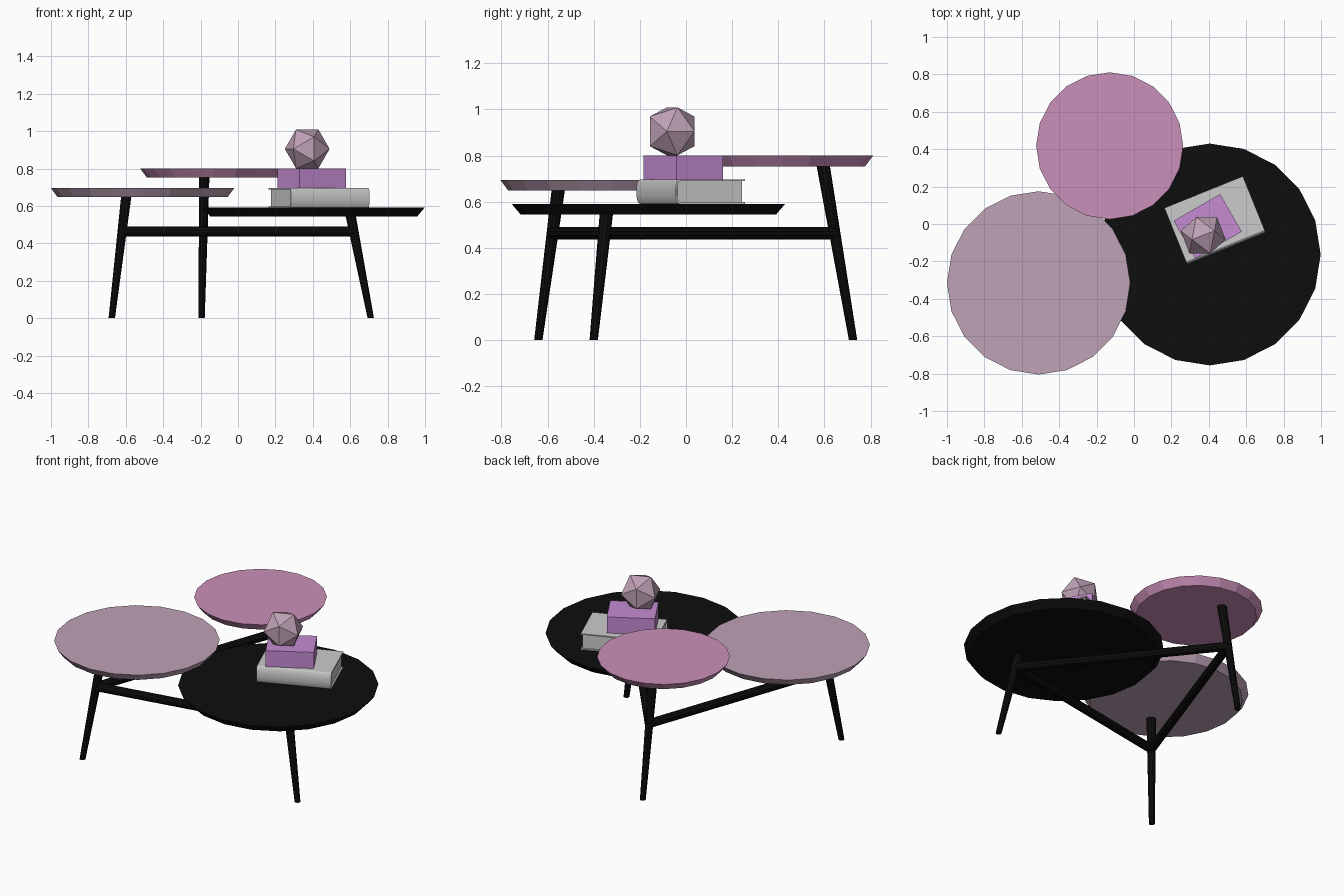
import bpy, bmesh, math
from mathutils import Matrix, Vector

cube = bpy.data.objects.get("Cube")
if cube:
    bpy.data.objects.remove(cube, do_unlink=True)


def material(name, rgb):
    m = bpy.data.materials.new(name)
    m.use_nodes = True
    m.diffuse_color = (*rgb, 1)
    m.node_tree.nodes["Principled BSDF"].inputs["Base Color"].default_value = (*rgb, 1)
    return m


black = material("matte black", (0.004, 0.004, 0.004))
mauve = material("dusty mauve", (0.52, 0.36, 0.47))
pink = material("rose pink", (0.60, 0.28, 0.49))
purple = material("orchid purple", (0.56, 0.26, 0.65))
grey = material("light grey", (0.60, 0.60, 0.60))


def finish(bm, name, mat):
    bmesh.ops.recalc_face_normals(bm, faces=bm.faces)
    mesh = bpy.data.meshes.new(name)
    bm.to_mesh(mesh)
    bm.free()
    mesh.materials.append(mat)
    obj = bpy.data.objects.new(name, mesh)
    bpy.context.collection.objects.link(obj)
    return obj


def table_top(name, mat, x, y, z, radius, depth=0.047, bevel=0.035):
    """Twenty-sided disc whose rim slopes inwards underneath."""
    bm = bmesh.new()
    spin = Matrix.Translation((x, y, z - depth / 2))
    bmesh.ops.create_cone(bm, cap_ends=True, segments=20, radius1=radius - bevel,
                          radius2=radius, depth=depth, matrix=spin)
    finish(bm, name, mat)


def leg(name, foot, head):
    """Splayed leg, thicker at the head, cut level at both ends."""
    bm = bmesh.new()
    height = head.z - foot.z
    bmesh.ops.create_cone(bm, cap_ends=True, segments=10, radius1=0.018,
                          radius2=0.029, depth=height)
    for v in bm.verts:
        t = v.co.z / height + 0.5
        axis = foot.lerp(head, t)
        v.co = Vector((v.co.x + axis.x, v.co.y + axis.y, axis.z))
    finish(bm, name, black)


def rail(name, a, b):
    bm = bmesh.new()
    turn = (b - a).to_track_quat("Z", "Y").to_matrix().to_4x4()
    bmesh.ops.create_cone(bm, cap_ends=True, segments=10, radius1=0.027, radius2=0.027,
                          depth=(b - a).length, matrix=Matrix.Translation((a + b) / 2) @ turn)
    finish(bm, name, black)


def box(name, mat, size, place):
    bm = bmesh.new()
    bmesh.ops.create_cube(bm, size=1, matrix=place @ Matrix.Diagonal((*size, 1)))
    return finish(bm, name, mat)


# Three overlapping tops
table_top("large_top", black, 0.405, -0.163, 0.591, 0.593, bevel=0.04)
table_top("medium_top", mauve, -0.51, -0.315, 0.695, 0.49)
table_top("small_top", pink, -0.13, 0.418, 0.80, 0.393)

# Legs, and rails joining them in a triangle
legs = {
    "large": (Vector((0.71, -0.40, 0)), Vector((0.602, -0.345, 0.55))),
    "medium": (Vector((-0.675, -0.64, 0)), Vector((-0.597, -0.553, 0.655))),
    "small": (Vector((-0.195, 0.724, 0)), Vector((-0.18, 0.594, 0.76))),
}
joints = {}
for key, (foot, head) in legs.items():
    leg(key + "_top_leg", foot, head)
    joints[key] = foot.lerp(head, 0.463 / head.z)
for a, b in (("large", "medium"), ("medium", "small"), ("small", "large")):
    rail(f"{a}_{b}_rail", joints[a], joints[b])

# Book: cover with a rounded spine, wrapped round a page block
length, width, thick, board = 0.453, 0.325, 0.105, 0.007
place = Matrix.Translation((0.433, 0.02, 0.591)) @ Matrix.Rotation(math.radians(22), 4, "Z")
outer, inner = [], []
for i in range(9):
    a = math.pi * i / 8
    bow = 0.016 * math.sin(a)
    outer.append((-width / 2 + 0.016 - bow, thick / 2 * (1 - math.cos(a))))
    inner.append((-width / 2 + 0.023 - bow,
                  thick / 2 - (thick / 2 - board) * math.cos(a)))
profile = ([(width / 2, 0)] + outer + [(width / 2, thick), (width / 2, thick - board)]
           + inner[::-1] + [(width / 2, board)])
bm = bmesh.new()
face = bm.faces.new([bm.verts.new((-length / 2, y, z)) for y, z in profile])
side = bmesh.ops.extrude_face_region(bm, geom=[face])["geom"]
bmesh.ops.translate(bm, vec=(length, 0, 0),
                    verts=[g for g in side if isinstance(g, bmesh.types.BMVert)])
bm.transform(place)
cover = finish(bm, "book_cover", grey)
for p in cover.data.polygons:
    p.use_smooth = len(p.vertices) == 4
cover.data.set_sharp_from_angle(angle=math.radians(30))
box("book_pages", grey, (length - 0.02, width - 0.025, thick - 2 * board),
    place @ Matrix.Translation((0, 0.002, thick / 2)))

# Purple box on the book
box("purple_box", purple, (0.287, 0.232, 0.105),
    Matrix.Translation((0.394, -0.012, 0.7485)) @ Matrix.Rotation(math.radians(30), 4, "Z"))

# Faceted ornament: twenty triangles, one facing the front
bm = bmesh.new()
bmesh.ops.create_icosphere(bm, subdivisions=1, radius=0.122)
bm.faces.ensure_lookup_table()
front = bm.faces[0]
turn = front.normal.rotation_difference(Vector((0, -1, 0))) if front.normal.length else None
if turn is None or front.normal.length < 0.5:
    turn = front.calc_center_median().rotation_difference(Vector((0, -1, 0)))
bm.transform(turn.to_matrix().to_4x4())
tip = front.verts[0].co
bm.transform(Matrix.Rotation(math.atan2(tip.z, tip.x) - math.pi, 4, "Y"))
bm.transform(Matrix.Translation((0.37, -0.06, 0.905)))
finish(bm, "faceted_ornament", mauve)
